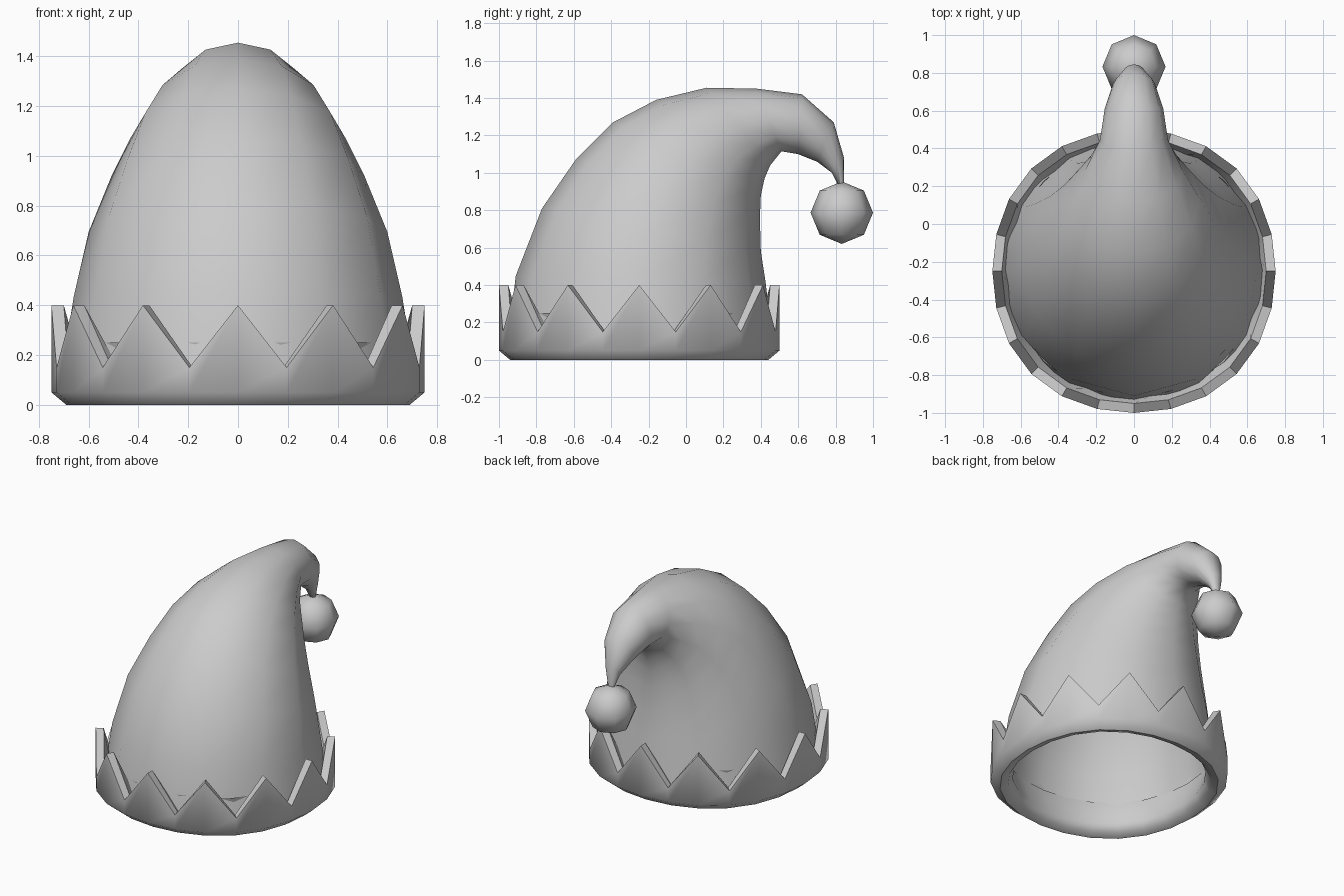
import bpy, bmesh
from math import sin, cos, pi
from mathutils import Vector

cube = bpy.data.objects.get("Cube")
if cube:
    bpy.data.objects.remove(cube)

grey = bpy.data.materials.new("plain_grey")
grey.use_nodes = True
grey.diffuse_color = (0.6, 0.6, 0.6, 1)
grey.node_tree.nodes["Principled BSDF"].inputs["Base Color"].default_value = (0.6, 0.6, 0.6, 1)

CENTER_Y = -0.25


def loft(name, rings, cap_end=False, angle=0.7):
    """Skin closed rings of points into one smooth-shaded object."""
    bm = bmesh.new()
    loops = [[bm.verts.new(p) for p in ring] for ring in rings]
    n = len(loops[0])
    for a, b in zip(loops, loops[1:]):
        for i in range(n):
            j = (i + 1) % n
            bm.faces.new((a[i], a[j], b[j], b[i]))
    if cap_end:
        bm.faces.new(loops[-1])
    bmesh.ops.recalc_face_normals(bm, faces=bm.faces)
    mesh = bpy.data.meshes.new(name)
    bm.to_mesh(mesh)
    bm.free()
    obj = bpy.data.objects.new(name, mesh)
    bpy.context.collection.objects.link(obj)
    finish(obj, angle)
    return obj


def finish(obj, angle):
    obj.data.materials.append(grey)
    bpy.ops.object.select_all(action="DESELECT")
    obj.select_set(True)
    bpy.context.view_layer.objects.active = obj
    bpy.ops.object.shade_smooth_by_angle(angle=angle)


# Hat body: each section is outer (y, z), inner (y, z) and half width
sections = [
    ((-0.95, 0.12), (0.46, 0.12), 0.71),
    ((-0.91, 0.45), (0.425, 0.42), 0.66),
    ((-0.77, 0.81), (0.40, 0.58), 0.60),
    ((-0.59, 1.07), (0.395, 0.76), 0.51),
    ((-0.39, 1.27), (0.40, 0.88), 0.43),
    ((-0.16, 1.39), (0.42, 0.97), 0.35),
    ((0.11, 1.455), (0.45, 1.04), 0.26),
    ((0.38, 1.45), (0.51, 1.115), 0.18),
    ((0.62, 1.42), (0.60, 1.10), 0.155),
    ((0.79, 1.27), (0.70, 1.06), 0.11),
    ((0.845, 1.08), (0.78, 1.00), 0.05),
    ((0.845, 0.93), (0.815, 0.93), 0.018),
]
SIDES = 12
body_rings = []
for outer, inner, half_width in sections:
    a, b = Vector((0, *outer)), Vector((0, *inner))
    mid, arm = (a + b) / 2, (a - b) / 2
    body_rings.append([mid + arm * cos(t) + Vector((half_width * sin(t), 0, 0))
                       for t in (2 * pi * i / SIDES for i in range(SIDES))])
loft("hat_body", body_rings, cap_end=True, angle=1.2)

# Zigzag brim: profile of (radius, z), where None marks the toothed top edge
profile = [(0.66, 0.25), (0.61, 0.07), (0.64, 0.015), (0.69, 0.0),
           (0.75, 0.05), (0.75, None), (0.70, None), (0.64, 0.12)]
TEETH = 12
brim_rings = []
for radius, z in profile:
    ring = []
    for i in range(TEETH * 2):
        t = pi * i / TEETH
        r = radius * (1 + 0.025 * sin(2 * t) ** 2)
        top = 0.15 if i % 2 else 0.40
        ring.append((r * sin(t), CENTER_Y - r * cos(t), top if z is None else z))
    brim_rings.append(ring)
loft("zigzag_brim", brim_rings, angle=0.9)

# Pompom on the tail
bpy.ops.mesh.primitive_uv_sphere_add(segments=8, ring_count=4, radius=0.167,
                                     location=(0, 0.833, 0.787))
pompom = bpy.context.object
pompom.name = "pompom"
finish(pompom, 1.2)
